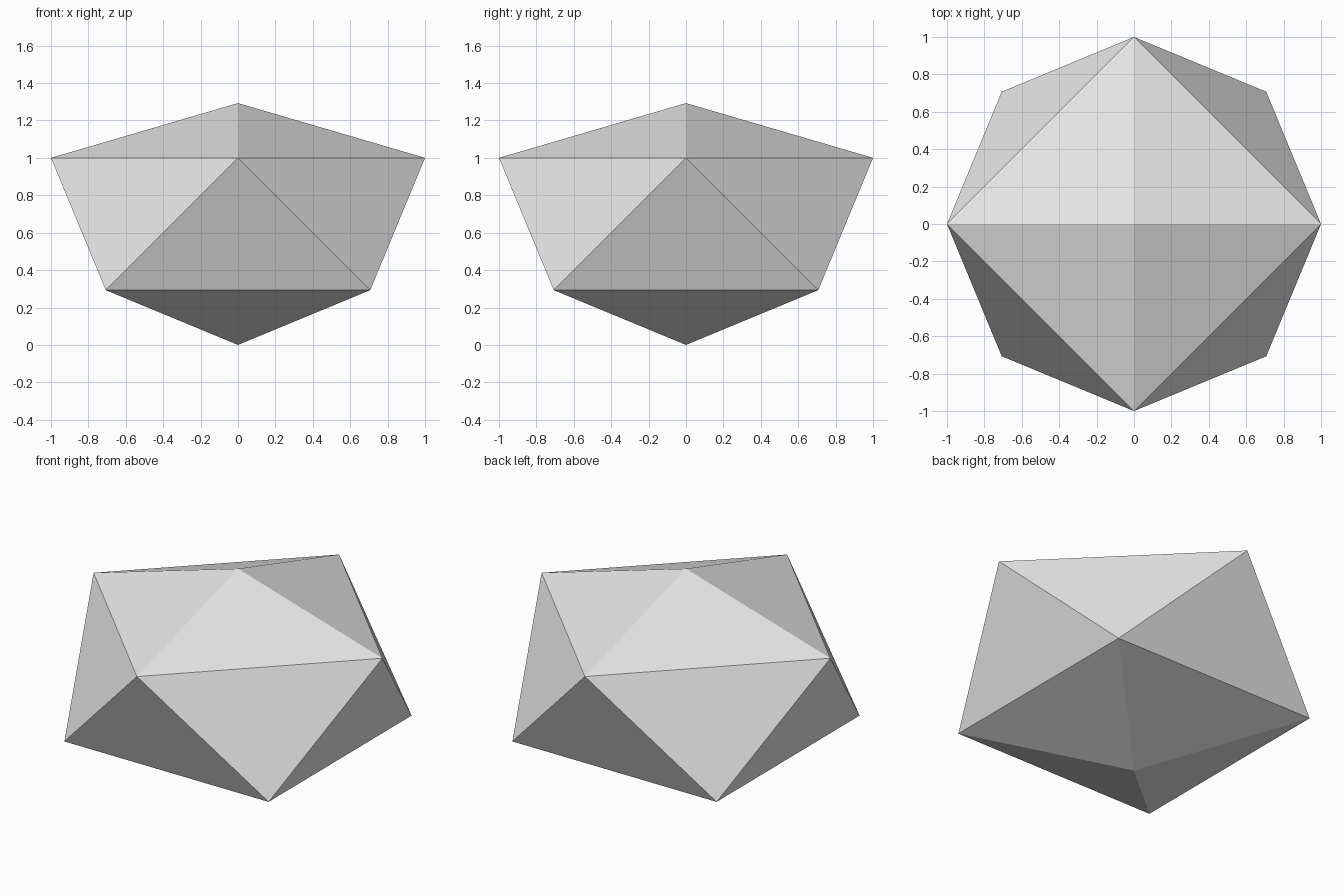
import bpy
import bmesh
from math import cos, sin, radians, sqrt

cube = bpy.data.objects.get("Cube")
if cube:
    bpy.data.objects.remove(cube, do_unlink=True)

RISE = 1 - sqrt(0.5)  # height of each pyramid cap

grey = bpy.data.materials.new("light grey")
grey.use_nodes = True
colour = (0.8, 0.8, 0.8, 1)
grey.diffuse_color = colour
grey.node_tree.nodes["Principled BSDF"].inputs["Base Color"].default_value = colour

bm = bmesh.new()


def ring(z, turn):
    """Square ring of unit radius."""
    angles = [radians(90 * i + turn) for i in range(4)]
    return [bm.verts.new((cos(a), sin(a), z)) for a in angles]


# Two square rings, the upper one turned by an eighth
lower = ring(RISE, 45)
upper = ring(1, 0)
bottom = bm.verts.new((0, 0, 0))
top = bm.verts.new((0, 0, 1 + RISE))

# Pyramid caps and the zigzag belt of triangles between the rings
for i in range(4):
    j = (i + 1) % 4
    bm.faces.new((upper[i], upper[j], top))
    bm.faces.new((lower[j], lower[i], bottom))
    bm.faces.new((upper[j], upper[i], lower[i]))
    bm.faces.new((lower[i], lower[j], upper[j]))
bmesh.ops.recalc_face_normals(bm, faces=bm.faces)

mesh = bpy.data.meshes.new("faceted_solid")
bm.to_mesh(mesh)
bm.free()
mesh.materials.append(grey)
solid = bpy.data.objects.new("faceted_solid", mesh)
bpy.context.collection.objects.link(solid)
